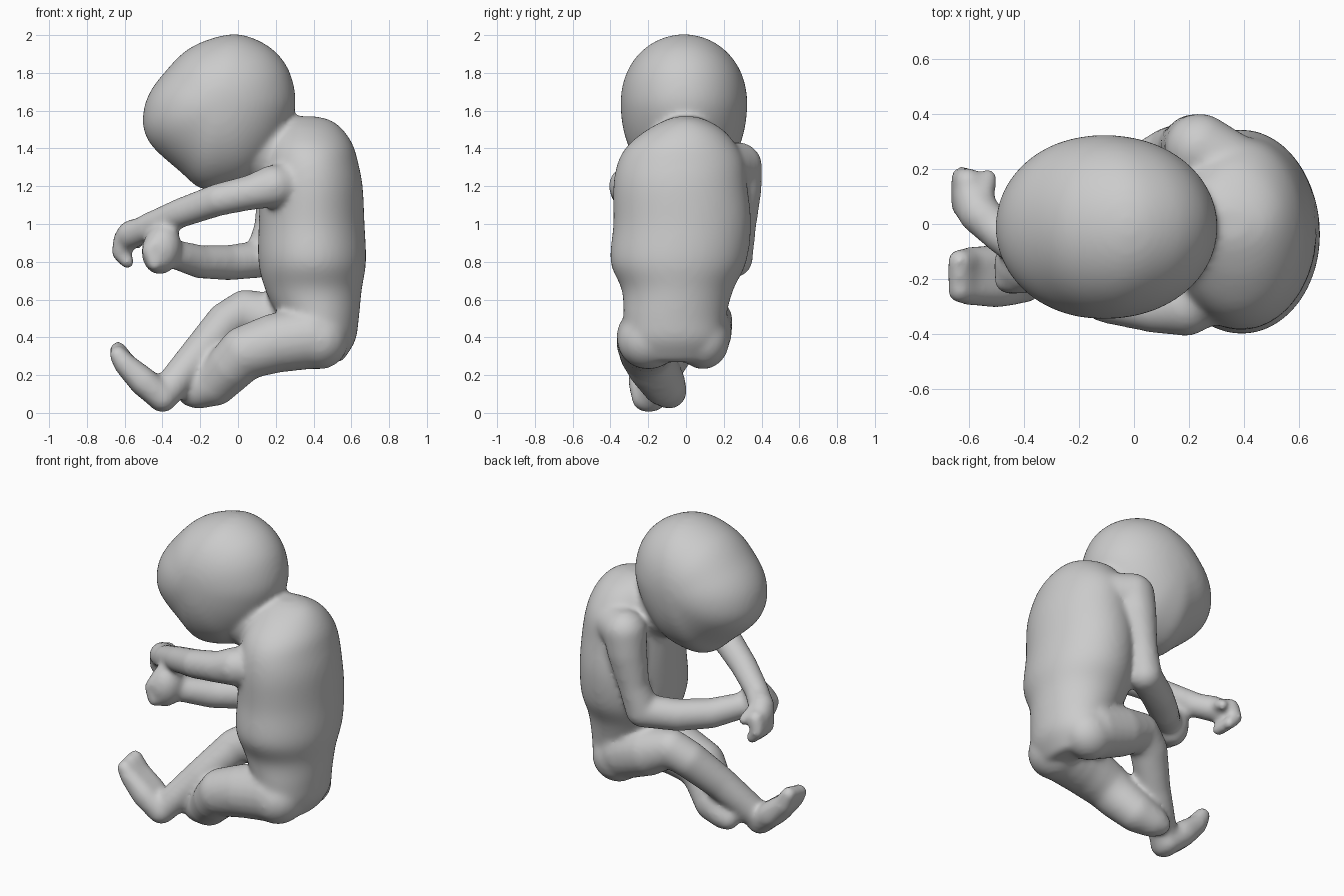
import bpy, bmesh, math
from mathutils import Vector, Matrix, Euler

if "Cube" in bpy.data.objects:
    bpy.data.objects.remove(bpy.data.objects["Cube"])

verts, faces = [], []

def unit_ball(level):
    b = bmesh.new()
    bmesh.ops.create_icosphere(b, subdivisions=level, radius=1)
    b.verts.index_update()
    data = [v.co.copy() for v in b.verts], [[v.index for v in f.verts] for f in b.faces]
    b.free()
    return data

FINE, COARSE = unit_ball(4), unit_ball(3)

def blob(c, r, tilt=0.0, ball=FINE):
    """Ellipsoid with radii r, tilted about y."""
    r = (r, r, r) if isinstance(r, (int, float)) else r
    m = Matrix.Translation(c) @ Euler((0, tilt, 0)).to_matrix().to_4x4() @ Matrix.Diagonal((*r, 1))
    base = len(verts)
    verts.extend((m @ v)[:] for v in ball[0])
    faces.extend([base + i for i in f] for f in ball[1])

def limb(*pts):
    """Tapered tube along points (x, y, z, radius), made of close spheres."""
    for a, b in zip(pts, pts[1:]):
        a, b = Vector(a), Vector(b)
        n = max(1, math.ceil((b.xyz - a.xyz).length / (0.4 * min(a.w, b.w))))
        for i in range(n + 1):
            p = a.lerp(b, i / n)
            blob(p.xyz, p.w, ball=COARSE)

def spline(pts, closed, steps=5):
    """Smooth curve through points of any size."""
    n, out = len(pts), []
    at = lambda i: pts[i % n] if closed else pts[min(max(i, 0), n - 1)]
    for k in range(n if closed else n - 1):
        for s in range(steps):
            t = s / steps
            out.append([b + .5 * t * (c - a + t * (2 * a - 5 * b + 4 * c - d + t * (3 * (b - c) + d - a)))
                        for a, b, c, d in zip(at(k - 1), at(k), at(k + 1), at(k + 2))])
    return out if closed else out + [list(pts[-1])]

def skin_loops(loops):
    """Closed skin over a stack of equal point loops."""
    base, n = len(verts), len(loops[0])
    for loop in loops:
        verts.extend(loop)
    for k in range(len(loops) - 1):
        for i in range(n):
            a, b = base + k * n + i, base + k * n + (i + 1) % n
            faces.append([a, b, b + n, a + n])
    faces.append([base + i for i in reversed(range(n))])
    faces.append([base + (len(loops) - 1) * n + i for i in range(n)])

# torso from elliptical rings (z, x, y, rx, ry)
rings = spline([(.27, .48, -.06, .07, .17), (.38, .46, -.06, .16, .25), (.50, .43, -.06, .21, .27),
                (.65, .40, -.045, .255, .295), (.80, .393, -.04, .285, .36), (1.0, .39, -.02, .28, .365),
                (1.2, .39, -.03, .27, .355), (1.33, .385, -.025, .25, .335), (1.42, .38, -.02, .228, .285),
                (1.50, .37, -.005, .185, .20), (1.55, .35, .0, .14, .11), (1.57, .34, .0, .07, .05)], False)
turns = [2 * math.pi * i / 48 for i in range(48)]
skin_loops([[(x + rx * math.cos(t), y + ry * math.sin(t), z) for t in turns] for z, x, y, rx, ry in rings])
# buttocks
blob((.43, -.20, .385), (.155, .165, .155))
blob((.42, .09, .385), (.155, .14, .155))

# head: side profile (x, z) shrunk towards both ears
profile = spline([(-.505, 1.55), (-.48, 1.67), (-.40, 1.79), (-.25, 1.935), (-.03, 2.005), (.14, 1.955),
                  (.25, 1.85), (.30, 1.71), (.295, 1.58), (.22, 1.40), (.08, 1.24), (-.08, 1.185),
                  (-.20, 1.19), (-.31, 1.28), (-.43, 1.385), (-.485, 1.46)], True)
slices = []
for i in range(-19, 20):
    a = i / 19.3 * math.pi / 2
    s, y = math.cos(a) ** .95, -.011 + .335 * math.sin(a)
    slices.append([(-.11 + (x + .11) * s, y, 1.64 + (z - 1.64) * s) for x, z in profile])
skin_loops(slices)
# lower face and chin
blob((-.13, -.01, 1.36), (.19, .18, .165), .5)
blob((-.215, -.01, 1.255), (.04, .045, .055))
# neck
limb((.02, -.01, 1.42, .20), (.34, -.01, 1.36, .20))

# arm crossing over the front
limb((.28, -.25, 1.21, .11), (.19, -.295, 1.20, .115), (.08, -.305, 1.17, .095), (-.10, -.275, 1.13, .088),
     (-.30, -.16, 1.06, .08), (-.48, -.04, .985, .072))
limb((-.48, -.04, .975, .072), (-.565, .04, .945, .078), (-.595, .10, .915, .068))
for k in range(3):
    y = .055 + .05 * k
    limb((-.605, y, .92, .052), (-.63, y + .015, .85, .042), (-.585, y + .01, .80, .038))
limb((-.55, .11, .93, .045), (-.53, .17, .90, .035))

# arm hanging at the side, forearm bent forward
limb((.36, .20, 1.30, .13), (.24, .275, 1.305, .13), (.22, .285, 1.19, .118), (.175, .28, .98, .092),
     (.13, .255, .815, .10), (-.05, .15, .795, .096), (-.20, .03, .80, .09), (-.32, -.08, .835, .08))
blob((-.405, -.15, .865), (.105, .105, .135), .2)
for k in range(3):
    limb((-.44, -.11 - .05 * k, .93 - .02 * k, .045), (-.47, -.13 - .04 * k, .86, .042),
         (-.44, -.16 - .03 * k, .79, .042))
limb((-.38, -.14, .95, .045), (-.40, -.11, .98, .035))

# raised leg and foot
limb((.36, .08, .43, .165), (.20, .10, .48, .15), (.04, .10, .54, .115), (-.06, .06, .48, .112),
     (-.20, -.06, .32, .10), (-.33, -.15, .17, .09), (-.40, -.20, .08, .08))
for dy in (-.04, 0, .04):
    limb((-.40, -.195 + dy * .5, .08, .075), (-.50, -.19 + dy, .165, .078),
         (-.60, -.19 + dy * 1.2, .26, .06), (-.635, -.19 + dy * 1.3, .32 + dy * .3, .048))

# folded leg and foot
limb((.38, -.20, .40, .17), (.20, -.21, .37, .16), (.04, -.21, .32, .145), (-.03, -.18, .25, .135),
     (-.12, -.12, .155, .12), (-.21, -.09, .115, .095), (-.25, -.07, .10, .07))

mesh = bpy.data.meshes.new("baby_body")
mesh.from_pydata(verts, [], faces)
body = bpy.data.objects.new("baby_body", mesh)
bpy.context.collection.objects.link(body)

# fuse the parts into one soft skin
fuse = body.modifiers.new("fuse", 'REMESH')
fuse.mode = 'VOXEL'
fuse.voxel_size = 0.014
fuse.use_smooth_shade = True
soft = body.modifiers.new("soften", 'SMOOTH')
soft.factor = 0.5
soft.iterations = 20

skin = bpy.data.materials.new("plain grey")
skin.diffuse_color = (.6, .6, .6, 1)
skin.use_nodes = True
skin.node_tree.nodes["Principled BSDF"].inputs["Base Color"].default_value = skin.diffuse_color
mesh.materials.append(skin)
